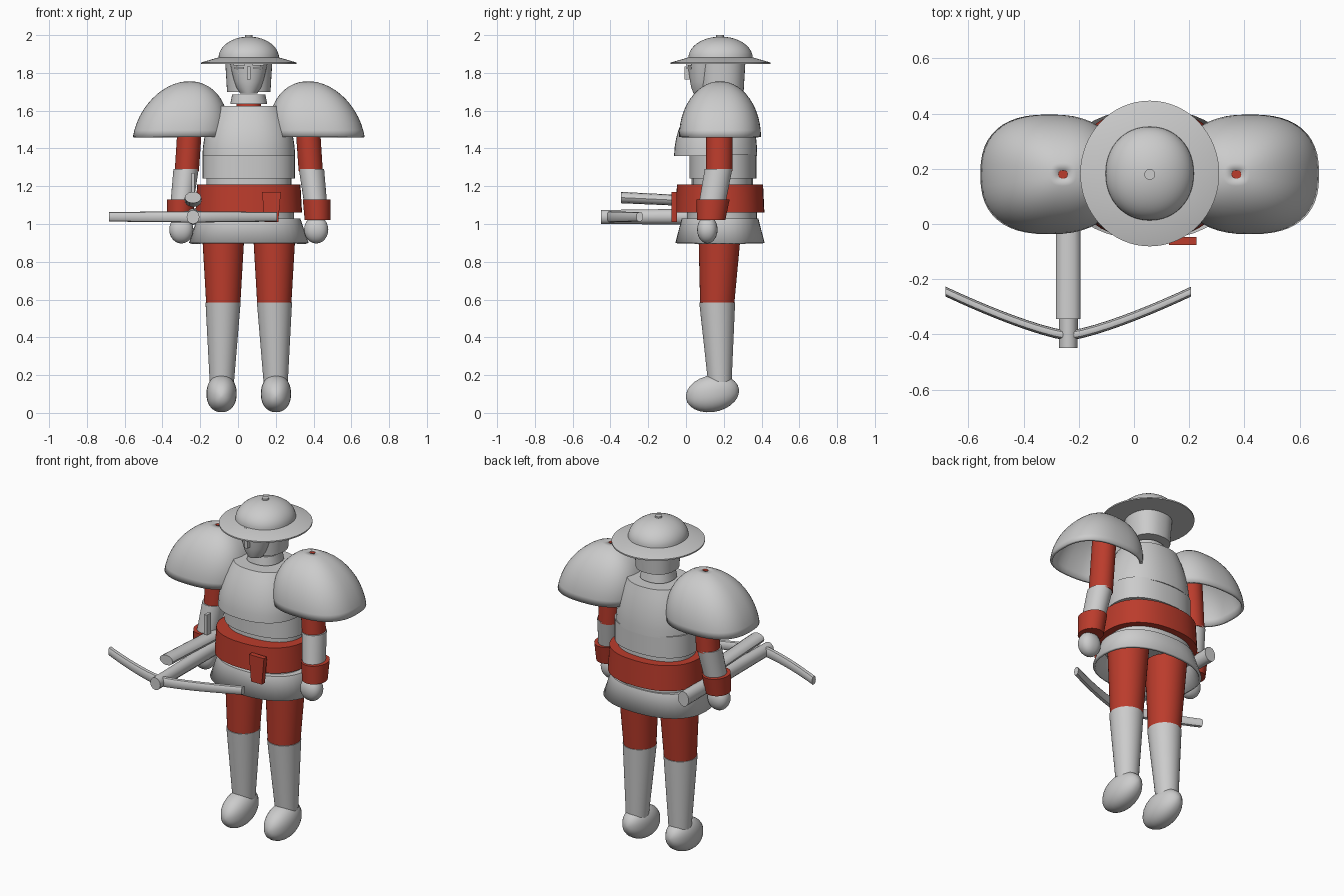
import bpy, bmesh, math

cube = bpy.data.objects.get("Cube")
if cube:
    bpy.data.objects.remove(cube, do_unlink=True)

MID, DEEP = .057, .18      # vertical axis of the body
GRIP = -.238               # sideways position of the crossbow


def material(name, red, green, blue):
    mat = bpy.data.materials.new(name)
    mat.use_nodes = True
    colour = (red, green, blue, 1)
    mat.diffuse_color = colour
    mat.node_tree.nodes["Principled BSDF"].inputs["Base Color"].default_value = colour
    return mat


GREY = material("plate grey", .6, .6, .6)
RED = material("cloth red", .5, .045, .025)


def finish(name, bm, mat):
    bmesh.ops.recalc_face_normals(bm, faces=bm.faces)
    mesh = bpy.data.meshes.new(name)
    bm.to_mesh(mesh)
    bm.free()
    mesh.materials.append(mat)
    mesh.shade_smooth()
    mesh.set_sharp_from_angle(angle=math.radians(40))
    ob = bpy.data.objects.new(name, mesh)
    bpy.context.collection.objects.link(ob)
    return ob


def superellipse(value, power):
    return math.copysign(abs(value) ** (2 / power), value)


def loft(name, mat, sections, axis="z", sides=40, power=2, open_start=False, open_end=False, wall=0):
    """Skin sections of (position, centre u, centre v, radius u, radius v) along an axis."""
    bm = bmesh.new()
    rings = []
    for along, centre_u, centre_v, radius_u, radius_v in sections:
        ring = []
        for i in range(sides):
            angle = math.tau * i / sides
            u = centre_u + radius_u * superellipse(math.cos(angle), power)
            v = centre_v + radius_v * superellipse(math.sin(angle), power)
            place = {"x": (along, u, v), "y": (u, along, v), "z": (u, v, along)}[axis]
            ring.append(bm.verts.new(place))
        rings.append(ring)
    for low, high in zip(rings, rings[1:]):
        for i in range(sides):
            bm.faces.new((low[i - 1], low[i], high[i], high[i - 1]))
    if not open_start:
        bm.faces.new(rings[0])
    if not open_end:
        bm.faces.new(rings[-1])
    ob = finish(name, bm, mat)
    if wall:
        shell = ob.modifiers.new("wall", "SOLIDIFY")
        shell.thickness = wall
        shell.offset = -1
    return ob


def rounded(name, mat, centre, radii, axis="z", start=-86, lean=0, steps=12, **options):
    """Ellipsoid, or dome when it starts at zero degrees; lean shifts the sections along the axis."""
    order = {"y": "xzy", "z": "xyz"}[axis]
    u, v, along = ["xyz".index(letter) for letter in order]
    lean_u, lean_v = (lean, 0) if axis == "z" else (0, lean)
    sections = []
    for i in range(steps + 1):
        angle = math.radians(start + (86 - start) * i / steps)
        rise, spread = math.sin(angle), math.cos(angle)
        sections.append((centre[along] + radii[along] * rise, centre[u] + lean_u * rise,
                         centre[v] + lean_v * rise, radii[u] * spread, radii[v] * spread))
    return loft(name, mat, sections, axis, **options)


def torso(name, mat, bottom, top, width, depth, taper=1, y=DEEP, power=2.3, **options):
    """Oval body band whose top is scaled by the taper."""
    return loft(name, mat, [(bottom, MID, y, width, depth), (top, MID, y, width * taper, depth * taper)],
                power=power, **options)


def box(name, mat, centre, size, taper=1):
    bm = bmesh.new()
    bmesh.ops.create_cube(bm, size=1)
    for vert in bm.verts:
        if vert.co.z < 0:
            vert.co.x *= taper
        for axis in range(3):
            vert.co[axis] = vert.co[axis] * size[axis] + centre[axis]
    return finish(name, bm, mat)


# Breastplate, curving in towards the neck
breast = []
for step in range(7):
    f = step / 6
    shrink = 1 - .3 * f * f
    breast.append((1.36 + .265 * f, MID, .157 + .02 * f * f, .245 * shrink, .22 * shrink))
loft("breastplate", GREY, breast, power=2.3)

# Waist bands, belt and open skirt
torso("waist_band_upper", GREY, 1.24, 1.37, .245, .177, y=.195)
torso("waist_band_lower", GREY, 1.19, 1.25, .225, .16, y=.195)
torso("belt", RED, 1.06, 1.21, .282, .235, taper=.97)
torso("skirt_band", GREY, 1.02, 1.07, .24, .185, y=.19)
torso("skirt", GREY, .9, 1.03, .317, .236, taper=.86, wall=.015, open_start=True)
box("belt_tongue", RED, (.177, -.062, 1.09), (.1, .03, .16), taper=.72)

# Neck, collar and head
torso("neck", RED, 1.6, 1.66, .065, .065)
torso("collar", GREY, 1.635, 1.685, .098, .098, taper=.9)
torso("coif", GREY, 1.7, 1.89, .115, .115, taper=1.1, y=.19)
face = []
for step in range(7):
    f = step / 6
    grow = f ** .6
    face.append((1.69 + .19 * f, MID, .1 - .01 * grow, .045 + .06 * grow, .06 + .025 * grow))
loft("face", GREY, face)
box("nose", GREY, (MID, .008, 1.8), (.02, .03, .07))

# Broad hat with a button on top
loft("hat_brim", GREY, [(1.847, MID, .183, .252, .264), (1.855, MID, .183, .252, .264),
                        (1.882, MID, .183, .16, .17)], sides=64)
rounded("hat_crown", GREY, (MID, .183, 1.88), (.16, .17, .112), start=0, sides=64, power=2.1)
torso("hat_button", GREY, 1.98, 2, .02, .02, power=2, sides=12)

for s, side in ((-1, "right"), (1, "left")):

    def sideways(offset):
        return MID + s * offset

    def limb(name, mat, lower, upper, **options):
        """Straight sleeve between (height, offset, y, width, depth) ends."""
        ends = [(z, sideways(offset), y, width, depth) for z, offset, y, width, depth in (lower, upper)]
        return loft(name + "_" + side, mat, ends, **options)

    # Face details
    box("brow_" + side, GREY, (sideways(.05), .015, 1.842), (.06, .03, .008))
    box("eye_" + side, GREY, (sideways(.05), .016, 1.825), (.05, .025, .01))

    # Hollow shoulder dome, leaning inward, with a cloth peg in its crown
    rounded("shoulder_dome_" + side, GREY, (sideways(.364), DEEP, 1.46), (.25, .217, .296), start=0,
            lean=-.05 * s, power=2.5, sides=48, open_start=True, open_end=True, wall=.015)
    limb("dome_peg", RED, (1.73, .314, DEEP, .02, .02), (1.752, .314, DEEP, .02, .02), sides=10)

    # Arm, cuff and hand
    limb("upper_arm", RED, (1.28, .328, .175, .064, .07), (1.7, .3, DEEP, .065, .07))
    limb("forearm", GREY, (1.09, .356, .135, .06, .07), (1.29, .332, .172, .067, .073))
    limb("cuff", RED, (1.02, .364, .133, .068, .075), (1.13, .36, .143, .074, .088))
    rounded("hand_" + side, GREY, (sideways(.357), .113, .97), (.064, .054, .073), power=2.3)

    # Leg, greave and boot
    limb("thigh", RED, (.57, .135, .165, .09, .09), (1, .135, DEEP, .115, .115))
    limb("greave", GREY, (.13, .143, DEEP, .062, .06), (.585, .136, .165, .093, .095))
    rounded("boot_" + side, GREY, (sideways(.144), .14, .102), (.08, .141, .098), axis="y", lean=.015,
            power=2.2)

    # Bow limb, sweeping back towards its tip
    sweep = []
    for step in range(10):
        f = step / 9
        sweep.append((GRIP + s * .445 * f, -.405 + .16 * f ** 1.3, 1.038, .018, .03 - .005 * f))
    loft("bow_limb_" + side, GREY, sweep, axis="x", sides=12, power=2.5)

# Crossbow stock, upper tube and lever
loft("crossbow_stock", GREY, [(-.45, GRIP, 1.037, .034, .037), (.365, GRIP, 1.04, .036, .045)],
     axis="y", sides=12)
loft("crossbow_tube", GREY, [(-.345, GRIP, 1.14, .044, .03), (.12, GRIP, 1.118, .044, .028)],
     axis="y", sides=12)
box("crossbow_lever", GREY, (GRIP, .05, 1.2), (.018, .04, .14))
